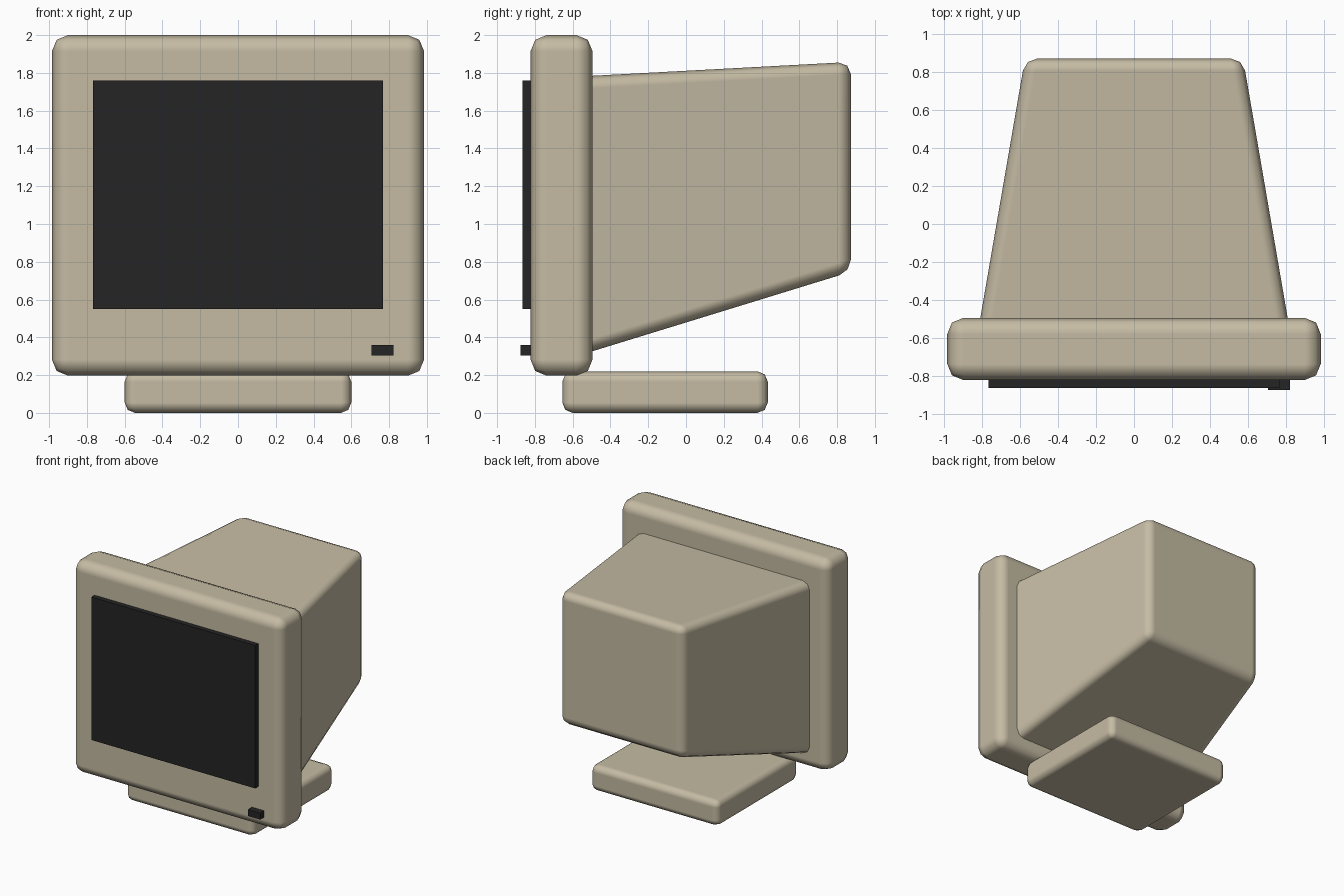
import bpy

if "Cube" in bpy.data.objects:
    bpy.data.objects.remove(bpy.data.objects["Cube"])


def material(name, rgb):
    m = bpy.data.materials.new(name)
    m.diffuse_color = (*rgb, 1)
    m.use_nodes = True
    m.node_tree.nodes["Principled BSDF"].inputs["Base Color"].default_value = m.diffuse_color
    return m


BEIGE = material("warm beige plastic", (0.56, 0.50, 0.37))
BLACK = material("near black", (0.018, 0.018, 0.018))


def tapered_box(name, front, back, mat, bevel=0.0):
    """Box between two upright rectangles, each (y, x0, x1, z0, z1)."""
    verts = [(x, y, z) for y, x0, x1, z0, z1 in (front, back)
             for x, z in ((x0, z0), (x1, z0), (x1, z1), (x0, z1))]
    faces = [(0, 1, 2, 3), (7, 6, 5, 4)]
    faces += [(i, i + 4, (i + 1) % 4 + 4, (i + 1) % 4) for i in range(4)]
    mesh = bpy.data.meshes.new(name)
    mesh.from_pydata(verts, [], faces)
    mesh.materials.append(mat)
    obj = bpy.data.objects.new(name, mesh)
    bpy.context.collection.objects.link(obj)
    if bevel:
        mesh.shade_smooth()
        mod = obj.modifiers.new("rounded edges", "BEVEL")
        mod.width = bevel
        mod.segments = 2
        mod.limit_method = "NONE"
        mod.harden_normals = True
    return obj


def box(name, x, y, z, mat, bevel=0.0):
    return tapered_box(name, (y[0], *x, *z), (y[1], *x, *z), mat, bevel)


# Foot and front frame
box("base", (-0.60, 0.60), (-0.655, 0.433), (0, 0.22), BEIGE, 0.055)
box("front_frame", (-0.985, 0.985), (-0.823, -0.495), (0.197, 2.0), BEIGE, 0.085)

# Rear housing, narrowing towards the back with a rising underside
tapered_box("rear_housing", (-0.62, -0.832, 0.832, 0.288, 1.778),
            (0.873, -0.575, 0.575, 0.747, 1.858), BEIGE, 0.065)

# Screen and power button
box("screen", (-0.767, 0.767), (-0.865, -0.78), (0.55, 1.76), BLACK)
box("power_button", (0.707, 0.822), (-0.876, -0.80), (0.305, 0.36), BLACK)
